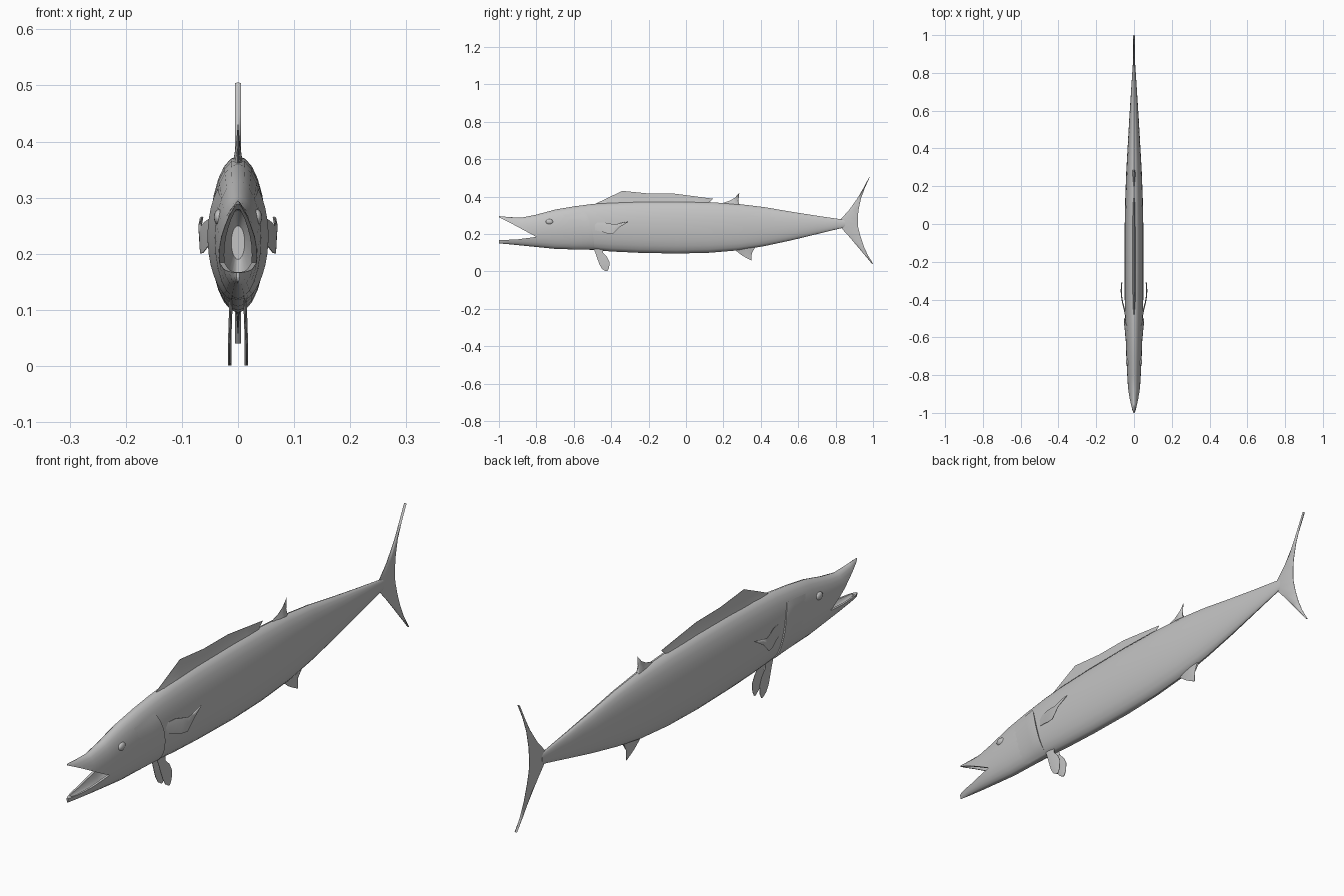
import bpy, bmesh, math
from mathutils import Vector

if "Cube" in bpy.data.objects:
    bpy.data.objects.remove(bpy.data.objects["Cube"], do_unlink=True)

grey = bpy.data.materials.new("plain grey")
grey.use_nodes = True
grey.diffuse_color = (0.55, 0.55, 0.55, 1)
grey.node_tree.nodes["Principled BSDF"].inputs["Base Color"].default_value = (0.55, 0.55, 0.55, 1)

# Body stations: y, bottom z, top z, half width
STATIONS = [
    (-1.0, .150, .295, .005), (-.985, .148, .294, .014), (-.95, .145, .290, .023),
    (-.88, .138, .287, .031), (-.80, .130, .303, .036), (-.70, .120, .330, .041),
    (-.60, .117, .347, .044), (-.50, .115, .360, .047), (-.40, .106, .368, .049),
    (-.25, .099, .373, .050), (-.05, .095, .374, .050), (.12, .099, .370, .047),
    (.28, .112, .360, .041), (.42, .135, .343, .033), (.56, .165, .319, .025),
    (.70, .199, .297, .016), (.79, .221, .284, .010), (.85, .235, .275, .006)]


def section(y):
    """Interpolated bottom, top and half width of the body at y."""
    for a, b in zip(STATIONS, STATIONS[1:]):
        if y <= b[0]:
            t = (y - a[0]) / (b[0] - a[0])
            return [a[i] + (b[i] - a[i]) * t for i in (1, 2, 3)]
    return STATIONS[-1][1:]


def ring(y, bottom, top, width, sides=24):
    mid, h = (bottom + top) / 2, (top - bottom) / 2
    return [Vector((width * math.cos(a), y, mid + h * math.sin(a)))
            for a in (2 * math.pi * i / sides for i in range(sides))]


def loft(name, rings, angle=45):
    """Closed skin over matching rings, capped at both ends."""
    bm = bmesh.new()
    rows = [[bm.verts.new(p) for p in r] for r in rings]
    n = len(rows[0])
    for a, b in zip(rows, rows[1:]):
        for i in range(n):
            j = (i + 1) % n
            bm.faces.new((a[i], a[j], b[j], b[i]))
    bm.faces.new(rows[0])
    bm.faces.new(rows[-1])
    bmesh.ops.remove_doubles(bm, verts=bm.verts, dist=0.0002)
    return finish(name, bm, angle)


def finish(name, bm, angle=45):
    bmesh.ops.recalc_face_normals(bm, faces=bm.faces)
    me = bpy.data.meshes.new(name)
    bm.to_mesh(me)
    bm.free()
    ob = bpy.data.objects.new(name, me)
    bpy.context.collection.objects.link(ob)
    me.materials.append(grey)
    smooth(ob, angle)
    return ob


def smooth(ob, angle):
    bpy.ops.object.select_all(action='DESELECT')
    ob.select_set(True)
    bpy.context.view_layer.objects.active = ob
    bpy.ops.object.shade_smooth_by_angle(angle=math.radians(angle))


def fin(name, edge_a, edge_b, profile):
    """Thin blade between two edges; profile lists (fraction, half thickness)."""
    rings = []
    for a, b in zip(edge_a, edge_b):
        a, b = Vector(a), Vector(b)
        side = [(a.lerp(b, f), Vector((t, 0, 0))) for f, t in profile]
        rings.append([p + t for p, t in side] + [p - t for p, t in reversed(side)])
    return loft(name, rings, 60)


def flat(points, x=0):
    return [(x, y, z) for y, z in points]


# Body with an open mouth
body = loft("body", [ring(*s) for s in STATIONS])
wedge_outline = [(-1.05, .312), (-1.0, .289), (-.945, .262), (-.80, .184), (-.9, .171), (-1.05, .164)]
wedge = loft("mouth_wedge_cutter", [flat(wedge_outline, -.2), flat(wedge_outline, .2)])
cavity_rings = []
for y in (-.98, -.95, -.90, -.85, -.80, -.76):
    lo, hi, w = section(y)
    cavity_rings.append(ring(y, lo + .012, hi - .011, w * .74))
cavity_rings.append(ring(-.69, .19, .25, .012))
cavity = loft("mouth_cavity_cutter", cavity_rings)
for cutter in (wedge, cavity):
    cutter.hide_render = True
    mod = body.modifiers.new("mouth", 'BOOLEAN')
    mod.operation, mod.solver, mod.object = 'DIFFERENCE', 'EXACT', cutter
    bpy.ops.object.select_all(action='DESELECT')
    body.select_set(True)
    bpy.context.view_layer.objects.active = body
    bpy.ops.object.modifier_apply(modifier=mod.name)
    bpy.data.objects.remove(cutter, do_unlink=True)
smooth(body, 40)

# Dorsal, second dorsal and anal fins: thick at the root, sharp at the rim
BLADE = [(0, .009), (.45, .004), (1, .0005)]
fin("dorsal_fin",
    flat([(-.47, .35), (-.42, .355), (-.34, .36), (-.2, .362), (-.05, .362), (.05, .36), (.09, .358), (.12, .357)]),
    flat([(-.48, .363), (-.42, .392), (-.34, .430), (-.2, .416), (-.06, .415), (.04, .402), (.145, .388), (.125, .37)]),
    BLADE)
fin("second_dorsal_fin",
    flat([(.19, .35), (.22, .35), (.25, .35), (.27, .35), (.29, .345)]),
    flat([(.20, .367), (.235, .378), (.262, .394), (.285, .420), (.28, .372)]), BLADE)
fin("anal_fin",
    flat([(.26, .13), (.29, .13), (.32, .135), (.34, .14), (.38, .145)]),
    flat([(.27, .108), (.295, .088), (.32, .073), (.35, .058), (.352, .098)]), BLADE)

# Crescent tail fin
fin("tail_fin",
    flat([(.98, .505), (.95, .448), (.915, .388), (.87, .325), (.825, .277), (.82, .255),
          (.825, .237), (.87, .188), (.915, .135), (.955, .087), (.995, .040)]),
    flat([(.982, .503), (.957, .448), (.935, .388), (.922, .325), (.919, .285), (.919, .255),
          (.921, .235), (.932, .19), (.95, .135), (.972, .087), (1.0, .041)]),
    [(0, .0008), (.3, .005), (1, .0006)])

# Paired parts
for side, s in (("left", 1), ("right", -1)):
    # Pectoral fin sweeping back and out
    xs = (.043, .052, .060, .065, .067, .064)
    upper = [(-.49, .26), (-.44, .262), (-.41, .256), (-.38, .25), (-.35, .258), (-.31, .266)]
    lower = [(-.49, .22), (-.45, .212), (-.42, .202), (-.39, .200), (-.355, .236), (-.31, .263)]
    fin(side + "_pectoral_fin", [(s * x, y, z) for x, (y, z) in zip(xs, upper)],
        [(s * (x + .002), y, z) for x, (y, z) in zip(xs, lower)],
        [(0, .0007), (.4, .003), (1, .0007)])
    # Pelvic fin hanging below
    xs = (.012, .013, .014, .015, .015, .015)
    front = [(-.50, .135), (-.485, .10), (-.473, .065), (-.462, .035), (-.448, .012), (-.43, .0005)]
    rear = [(-.445, .135), (-.445, .10), (-.422, .077), (-.409, .05), (-.411, .018), (-.42, .0005)]
    fin(side + "_pelvic_fin", [(s * x, y, z) for x, (y, z) in zip(xs, front)],
        [(s * x, y, z) for x, (y, z) in zip(xs, rear)],
        [(0, .0008), (.4, .003), (1, .0008)])

    # Gill cover: raised patch following the body, with a stepped rear edge
    bm = bmesh.new()
    rows = []
    for i in range(13):
        t = i / 12
        a = math.radians(-76 + 118 * t)
        edge = -.49 - .05 * t ** 2.5
        lift = .008 * math.sin(math.pi * (.08 + .86 * t)) ** .5
        row = []
        for back, off in ((.15, -.002), (.10, .15 * lift), (.05, .55 * lift), (.008, lift), (0, .85 * lift), (.006, -.006)):
            y = edge - back
            lo, hi, w = section(y)
            row.append(bm.verts.new((s * (w + off) * math.cos(a), y,
                                     (lo + hi) / 2 + ((hi - lo) / 2 + off * .4) * math.sin(a))))
        rows.append(row)
    for p, q in zip(rows, rows[1:]):
        for k in range(len(p) - 1):
            bm.faces.new((p[k], p[k + 1], q[k + 1], q[k]))
    # Face the patch outward
    cover = finish(side + "_gill_cover", bm, 50)
    if cover.data.polygons[30].normal.x * s < 0:
        cover.data.flip_normals()

    # Eye bulge
    bm = bmesh.new()
    bmesh.ops.create_uvsphere(bm, u_segments=16, v_segments=10, radius=1)
    for v in bm.verts:
        v.co = Vector((s * .034 + v.co.x * .009, -.73 + v.co.y * .02, .265 + v.co.z * .014))
    finish(side + "_eye", bm, 60)
